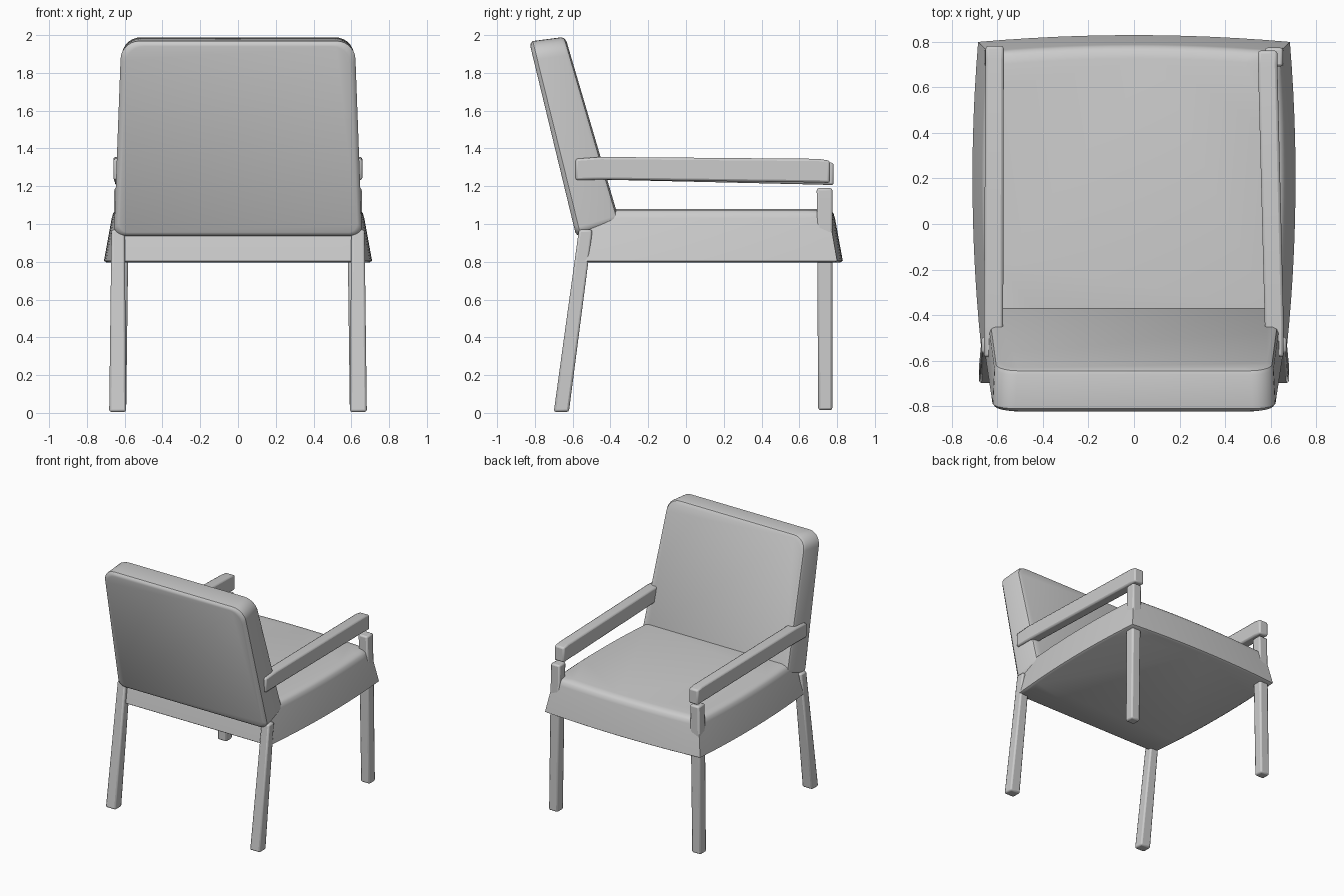
import bpy, bmesh, math

if "Cube" in bpy.data.objects:
    bpy.data.objects.remove(bpy.data.objects["Cube"])


def loft(name, rings, bevel=0.0, angle=35):
    """Skin a list of closed rings, cap both ends."""
    bm = bmesh.new()
    vr = [[bm.verts.new(p) for p in r] for r in rings]
    n = len(vr[0])
    for a, b in zip(vr, vr[1:]):
        for i in range(n):
            j = (i + 1) % n
            bm.faces.new((a[i], a[j], b[j], b[i]))
    bm.faces.new(vr[0][::-1])
    bm.faces.new(vr[-1])
    bmesh.ops.recalc_face_normals(bm, faces=bm.faces)
    me = bpy.data.meshes.new(name)
    bm.to_mesh(me)
    bm.free()
    ob = bpy.data.objects.new(name, me)
    bpy.context.collection.objects.link(ob)
    if bevel:
        m = ob.modifiers.new("soft_edges", 'BEVEL')
        m.width, m.segments, m.limit_method = bevel, 2, 'ANGLE'
    bpy.context.view_layer.objects.active = ob
    ob.select_set(True)
    bpy.ops.object.shade_smooth_by_angle(angle=math.radians(angle))
    ob.select_set(False)
    return ob


def rect_z(x0, x1, y0, y1, z):
    return [(x0, y0, z), (x1, y0, z), (x1, y1, z), (x0, y1, z)]


def rect_y(x0, x1, z0, z1, y):
    return [(x0, y, z0), (x1, y, z0), (x1, y, z1), (x0, y, z1)]


# Seat: tapered cushion with bowed sides and a soft top edge
def seat_ring(inset, z, n=12):
    corners = [(-0.67, -0.56), (0.67, -0.56), (0.685, 0.80), (-0.685, 0.80)]
    bows = [(0, 0), (0.032, 0), (0, 0.03), (-0.032, 0)]
    pts = []
    for k in range(4):
        (ax, ay), (bx, by) = corners[k], corners[(k + 1) % 4]
        for i in range(n):
            t = i / n
            b = 4 * t * (1 - t)
            x = ax + (bx - ax) * t + bows[k][0] * b
            y = ay + (by - ay) * t + bows[k][1] * b
            pts.append((x * (1 - inset / 0.69), 0.12 + (y - 0.12) * (1 - inset / 0.69), z))
    return pts


loft("seat", [seat_ring(i, z) for i, z in
              [(0.015, 0.795), (0, 0.805), (0.04, 1.03), (0.048, 1.058),
               (0.066, 1.073), (0.10, 1.08)]])


# Backrest: leaning rounded panel, lofted from rear face to front face
def back_ring(t, inset):
    pts = []
    w0, w1 = 0.655, 0.622
    for sx, sv, r in [(1, 0, 0.05), (1, 1, 0.10), (-1, 1, 0.10), (-1, 0, 0.05)]:
        w = (w1 if sv else w0) - inset - r
        start = {(1, 0): -90, (1, 1): 0, (-1, 1): 90, (-1, 0): 180}[(sx, sv)]
        for i in range(8):
            a = math.radians(start + 90 * i / 7)
            x = sx * w + r * math.cos(a)
            s = (1.06 - inset - r if sv else inset + r) + r * math.sin(a)
            v = s / 1.06
            rear = (-0.58 - 0.25 * v, 0.93 + 1.035 * v)
            front = (-0.345 - 0.297 * v, 0.99 + 1.01 * v)
            pts.append((x, rear[0] + (front[0] - rear[0]) * t,
                        rear[1] + (front[1] - rear[1]) * t))
    return pts


loft("backrest", [back_ring(t, i) for t, i in
                  [(0, 0.025), (0.03, 0.01), (0.1, 0), (0.88, 0.008),
                   (0.96, 0.016), (1, 0.035)]])

# Legs, mirrored left and right
for side, s in (("left", -1), ("right", 1)):
    loft(side + "_front_leg", [
        rect_z(s * 0.592, s * 0.672, 0.70, 0.775, 0.015),
        rect_z(s * 0.582, s * 0.662, 0.695, 0.775, 0.80),
        rect_z(s * 0.575, s * 0.655, 0.692, 0.775, 1.19)], 0.012)
    loft(side + "_back_leg", [
        rect_z(s * 0.592, s * 0.682, -0.70, -0.62, 0.005),
        rect_z(s * 0.60, s * 0.67, -0.567, -0.495, 0.97)], 0.012)

# Armrests, with slightly different splay per side
for side, back, front, end in (
        ("left", (-0.66, -0.575), (-0.652, -0.572), 0.782),
        ("right", (0.575, 0.658), (0.545, 0.63), 0.762)):
    drop = 0.012 if side == "left" else 0
    loft(side + "_armrest", [
        rect_y(*back, 1.232, 1.345, -0.585),
        rect_y(*back, 1.235, 1.355, -0.45),
        rect_y(*front, 1.22 - drop, 1.345 - drop, end - 0.06),
        rect_y(*front, 1.217 - drop, 1.335 - drop, end)], 0.012)
